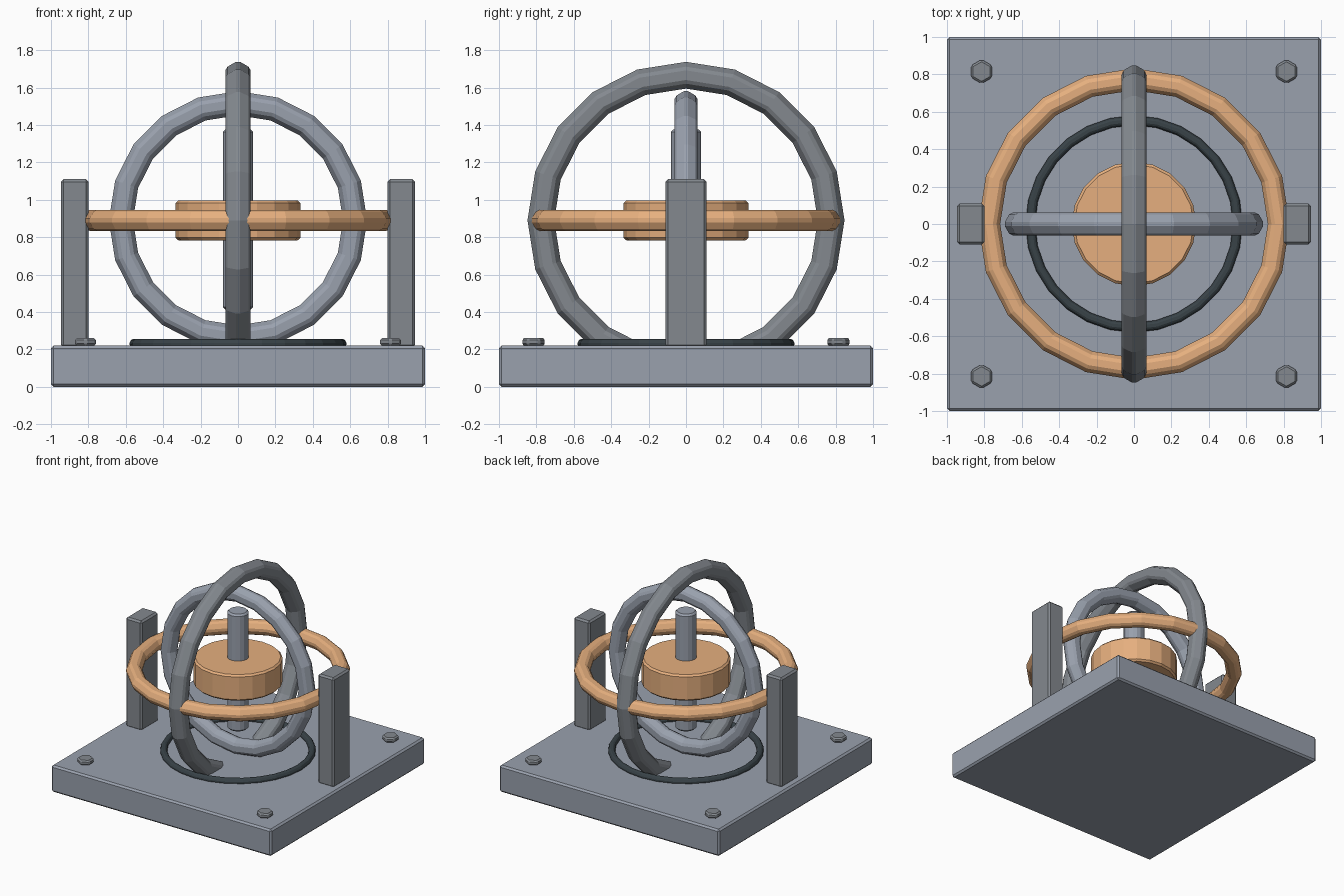
import bpy
from math import pi

if "Cube" in bpy.data.objects:
    bpy.data.objects.remove(bpy.data.objects["Cube"])

CZ = 0.89  # height of the gimbal centre


def material(name, rgb):
    m = bpy.data.materials.new(name)
    m.diffuse_color = (*rgb, 1)
    m.use_nodes = True
    m.node_tree.nodes["Principled BSDF"].inputs["Base Color"].default_value = m.diffuse_color
    return m


copper = material("copper", (0.79, 0.43, 0.21))
dark = material("dark_teal", (0.04, 0.055, 0.064))
steel = material("blue_steel", (0.32, 0.355, 0.42))
iron = material("dark_iron", (0.23, 0.25, 0.275))


def finish(name, bevel, mat):
    ob = bpy.context.object
    ob.name = name
    mod = ob.modifiers.new("edge_bevel", 'BEVEL')
    mod.width = bevel
    mod.segments = 1
    mod.limit_method = 'ANGLE'
    mod.angle_limit = pi / 6
    ob.data.materials.append(mat)


def box(name, loc, size, bevel, mat):
    bpy.ops.mesh.primitive_cube_add(size=1, location=loc)
    for v in bpy.context.object.data.vertices:
        v.co = [c * s for c, s in zip(v.co, size)]
    finish(name, bevel, mat)


def cylinder(name, loc, r, h, sides, bevel, mat):
    bpy.ops.mesh.primitive_cylinder_add(vertices=sides, radius=r, depth=h, location=loc)
    finish(name, bevel, mat)


def ring(name, z, major, minor, mat, rot=(0, 0, 0), segs=20, bevel=0.013):
    # Hexagonal section with one edge pointing outwards
    bpy.ops.mesh.primitive_torus_add(major_segments=segs, minor_segments=6,
                                     major_radius=major, minor_radius=minor,
                                     location=(0, 0, z), rotation=rot)
    finish(name, bevel, mat)


# Base plate with an inlaid ring
box("base_plate", (0, 0, 0.11), (2, 2, 0.22), 0.014, steel)
ring("base_ring", 0.23, 0.554, 0.029, dark, segs=28, bevel=0.006)

# Side posts
for side, x in (("left", -0.873), ("right", 0.873)):
    box(f"{side}_post", (x, 0, 0.66), (0.146, 0.22, 0.90), 0.014, iron)

# Corner bolts
for i, (sx, sy) in enumerate(((-1, -1), (1, -1), (-1, 1), (1, 1))):
    cylinder(f"corner_bolt_{i + 1}", (sx * 0.815, sy * 0.815, 0.24), 0.065, 0.04, 6, 0.011, iron)

# Nested gimbal rings
ring("outer_ring", CZ, 0.776, 0.078, iron, (0, pi / 2, 0))
ring("middle_ring", CZ, 0.774, 0.065, copper)
ring("inner_ring", CZ, 0.626, 0.071, steel, (pi / 2, 0, 0))

# Rotor and spindle
cylinder("rotor_disc", (0, 0, CZ), 0.333, 0.214, 20, 0.014, copper)
cylinder("spindle", (0, 0, CZ + 0.005), 0.081, 0.964, 16, 0.014, steel)
